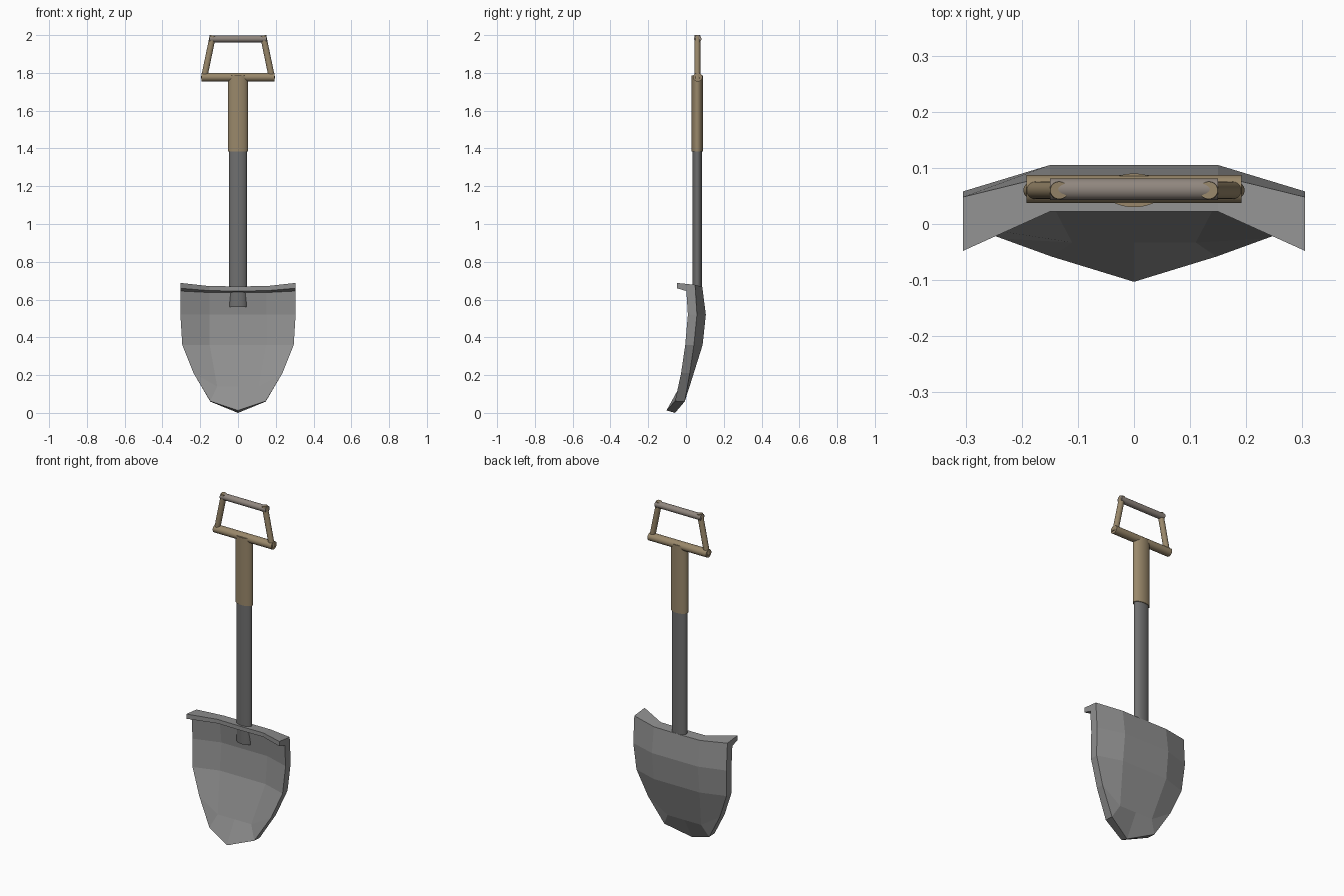
import bpy, bmesh, math
from mathutils import Vector, Matrix

if "Cube" in bpy.data.objects:
    bpy.data.objects.remove(bpy.data.objects["Cube"])


def material(name, rgb):
    m = bpy.data.materials.new(name)
    m.diffuse_color = (*rgb, 1)
    m.use_nodes = True
    m.node_tree.nodes["Principled BSDF"].inputs["Base Color"].default_value = m.diffuse_color
    return m


WOOD = material("wood", (0.32, 0.245, 0.145))
GRIP = material("grip_wood", (0.28, 0.24, 0.21))
STEEL = material("steel", (0.28, 0.28, 0.28))
DARK_STEEL = material("dark_steel", (0.16, 0.16, 0.16))
AXIS_Y = 0.06


def rod(name, a, b, half_width, half_depth, mat):
    """Elliptical rod from a to b (in the xz plane); half_depth is along y."""
    a, b = Vector(a), Vector(b)
    d = b - a
    zax, yax = d.normalized(), Vector((0, 1, 0))
    xax = yax.cross(zax)
    rot = Matrix((xax, yax, zax)).transposed().to_4x4()
    mesh = bpy.data.meshes.new(name)
    bm = bmesh.new()
    bmesh.ops.create_cone(bm, cap_ends=True, segments=32, radius1=1, radius2=1, depth=1)
    bm.transform(Matrix.Translation((a + b) / 2) @ rot
                 @ Matrix.Diagonal((half_width, half_depth, d.length, 1)))
    bm.to_mesh(mesh)
    bm.free()
    ob = bpy.data.objects.new(name, mesh)
    bpy.context.collection.objects.link(ob)
    mesh.materials.append(mat)
    bpy.ops.object.select_all(action='DESELECT')
    ob.select_set(True)
    bpy.context.view_layer.objects.active = ob
    bpy.ops.object.shade_smooth_by_angle(angle=math.radians(40))
    return ob


# Blade: rows from foot lip to tip, columns centre -> side,
# each point (x, back y, back z, front y, front z)
ROWS = [
    [(0, .022, .670, .022, .646), (.150, .022, .671, .022, .647), (.305, -.048, .688, -.048, .660)],
    [(0, .086, .667, .045, .636), (.150, .086, .668, .045, .637), (.305, .048, .678, .002, .645)],
    [(0, .105, .52, .059, .52), (.150, .105, .52, .059, .52), (.305, .058, .52, .010, .52)],
    [(0, .088, .36, .043, .36), (.150, .088, .36, .043, .36), (.295, .042, .36, -.004, .36)],
    [(0, .016, .13, -.033, .14), (.110, .016, .13, -.033, .14), (.235, .020, .21, -.026, .21)],
    [(0, -.058, .00, -.103, .013), (.147, -.007, .06, -.058, .062), (.147, -.007, .06, -.058, .062)],
]
bm = bmesh.new()
back, front = [], []
for row in ROWS:
    full = [(-p[0], *p[1:]) for p in row[:0:-1]] + row
    back.append([bm.verts.new((x, y, z)) for x, y, z, _, _ in full])
    front.append([bm.verts.new((x, y, z)) for x, _, _, y, z in full])
n = len(ROWS)
for sheet in (back, front):
    for r in range(n - 1):
        for c in range(4):
            bm.faces.new((sheet[r][c], sheet[r][c + 1], sheet[r + 1][c + 1], sheet[r + 1][c]))
# Rim joining back and front sheets
loop = ([(0, c) for c in range(5)] + [(r, 4) for r in range(1, n)]
        + [(n - 1, c) for c in range(3, -1, -1)] + [(r, 0) for r in range(n - 2, 0, -1)])
for (r, c), (s, d) in zip(loop, loop[1:] + loop[:1]):
    bm.faces.new((back[r][c], back[s][d], front[s][d], front[r][c]))
bmesh.ops.remove_doubles(bm, verts=bm.verts, dist=1e-4)
bmesh.ops.recalc_face_normals(bm, faces=bm.faces)
mesh = bpy.data.meshes.new("blade")
bm.to_mesh(mesh)
bm.free()
mesh.materials.append(STEEL)
bpy.context.collection.objects.link(bpy.data.objects.new("blade", mesh))

# Shaft and wooden sleeve
rod("shaft", (0, AXIS_Y, .56), (0, AXIS_Y, 1.40), .047, .026, DARK_STEEL)
rod("sleeve", (0, AXIS_Y, 1.385), (0, AXIS_Y, 1.785), .053, .030, WOOD)

# Handle frame
rod("crossbar", (-.192, AXIS_Y + .002, 1.777), (.192, AXIS_Y + .002, 1.777), .023, .025, WOOD)
for side, s in (("left", -1), ("right", 1)):
    rod(side + "_strut", (s * .181, AXIS_Y, 1.767), (s * .133, AXIS_Y, 1.998), .0165, .0155, WOOD)
rod("grip", (-.15, AXIS_Y + .002, 1.980), (.15, AXIS_Y + .002, 1.980), .0185, .0195, GRIP)
